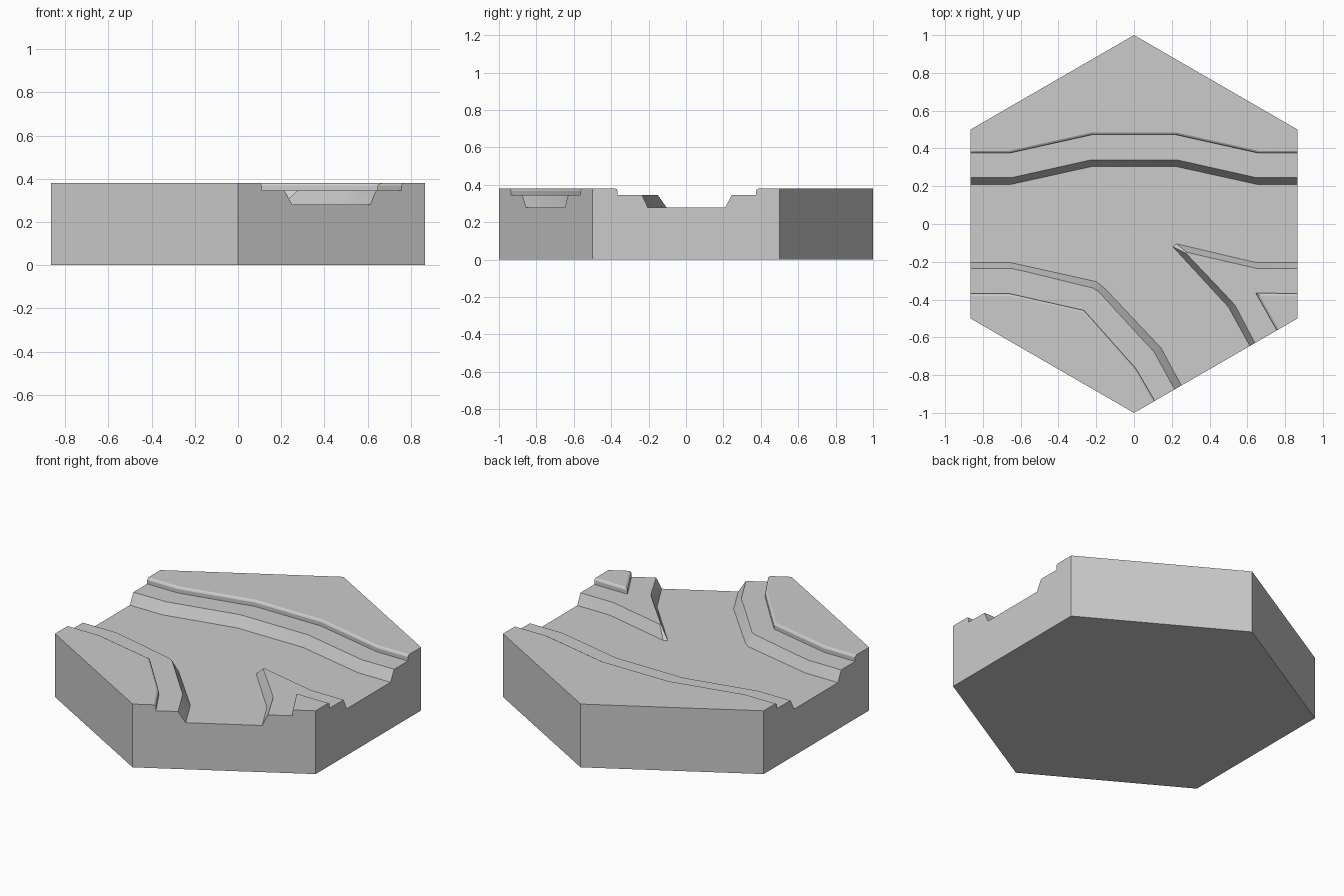
import bpy, bmesh, math
from mathutils import Vector

cube = bpy.data.objects.get("Cube")
if cube:
    bpy.data.objects.remove(cube, do_unlink=True)

stone = bpy.data.materials.new("plain grey")
stone.use_nodes = True
GREY = (0.6, 0.6, 0.6, 1)
stone.diffuse_color = GREY
stone.node_tree.nodes["Principled BSDF"].inputs["Base Color"].default_value = GREY


def loft(name, levels):
    """Closed solid through stacked (outline, height) levels."""
    bm = bmesh.new()
    rings = [[bm.verts.new((x, y, z)) for x, y in outline] for outline, z in levels]
    n = len(rings[0])
    for low, high in zip(rings, rings[1:]):
        for i in range(n):
            j = (i + 1) % n
            bm.faces.new((low[i], low[j], high[j], high[i]))
    bm.faces.new(rings[0][::-1])
    bm.faces.new(rings[-1])
    bmesh.ops.recalc_face_normals(bm, faces=bm.faces)
    mesh = bpy.data.meshes.new(name)
    bm.to_mesh(mesh)
    bm.free()
    mesh.materials.append(stone)
    obj = bpy.data.objects.new(name, mesh)
    bpy.context.collection.objects.link(obj)
    return obj


def grow(outline, d):
    """Mitred outward offset of a clockwise outline."""
    result = []
    pts = [Vector(p) for p in outline]
    for i, p in enumerate(pts):
        a = (p - pts[i - 1]).normalized()
        b = (pts[(i + 1) % len(pts)] - p).normalized()
        na, nb = Vector((-a.y, a.x)), Vector((-b.y, b.x))
        result.append(p + (na + nb) * d / (1 + na.dot(nb)))
    return result


def blend(a, b, t):
    return [Vector(p).lerp(Vector(q), t) for p, q in zip(a, b)]


def north(half, y, bend_half, bend_y):
    """Symmetric arched bank line, left to right."""
    right = [(bend_half, bend_y), (half, y), (1, y)]
    return [(-x, v) for x, v in right[::-1]] + right


FLOOR, BANK, TOP = 0.28, 0.345, 0.38

# Hexagonal block
hexagon = [(math.sin(k * math.pi / 3), math.cos(k * math.pi / 3)) for k in range(6)]
tile = loft("river_tile", [(hexagon, 0), (hexagon, TOP)])

# River bed: floor outline and bank-rim outline, clockwise
bed = north(0.65, 0.21, 0.22, 0.305) + [
    (1, -0.205), (0.65, -0.205), (0.225, -0.105), (0.205, -0.12), (0.5, -0.44), (0.72, -0.84),
    (0.36, -1.056), (0.143, -0.656), (-0.16, -0.335), (-0.2, -0.305), (-0.65, -0.205), (-1, -0.205)]
rim = north(0.65, 0.245, 0.225, 0.34) + [
    (1, -0.235), (0.65, -0.235), (0.28, -0.15), (0.275, -0.155), (0.535, -0.43), (0.75, -0.835),
    (0.32, -1.066), (0.105, -0.675), (-0.19, -0.355), (-0.217, -0.339), (-0.65, -0.235), (-1, -0.235)]
overshoot = 0.36
slope = (overshoot - FLOOR) / (BANK - FLOOR)
river = loft("river_cutter", [(bed, FLOOR), (blend(bed, rim, slope), overshoot)])

# Wide shallow step along the banks, with an eased upper edge
step = north(0.66, 0.375, 0.22, 0.473) + [
    (1, -0.368), (0.645, -0.366), (0.845, -0.72),
    (0.2, -1.09), (0.01, -0.765), (-0.265, -0.457), (-0.66, -0.368), (-1, -0.368)]
shallow = loft("bank_cutter", [
    (step, BANK), (step, 0.368), (grow(step, 0.004), 0.375),
    (grow(step, 0.012), TOP), (grow(step, 0.02), TOP + 0.005)])

# Carve the block
bpy.context.view_layer.objects.active = tile
tile.select_set(True)
for cutter in (river, shallow):
    cut = tile.modifiers.new(cutter.name, 'BOOLEAN')
    cut.operation = 'DIFFERENCE'
    cut.solver = 'EXACT'
    cut.object = cutter
    bpy.ops.object.modifier_apply(modifier=cut.name)
    bpy.data.objects.remove(cutter, do_unlink=True)

bpy.ops.object.shade_smooth_by_angle(angle=math.radians(25))
